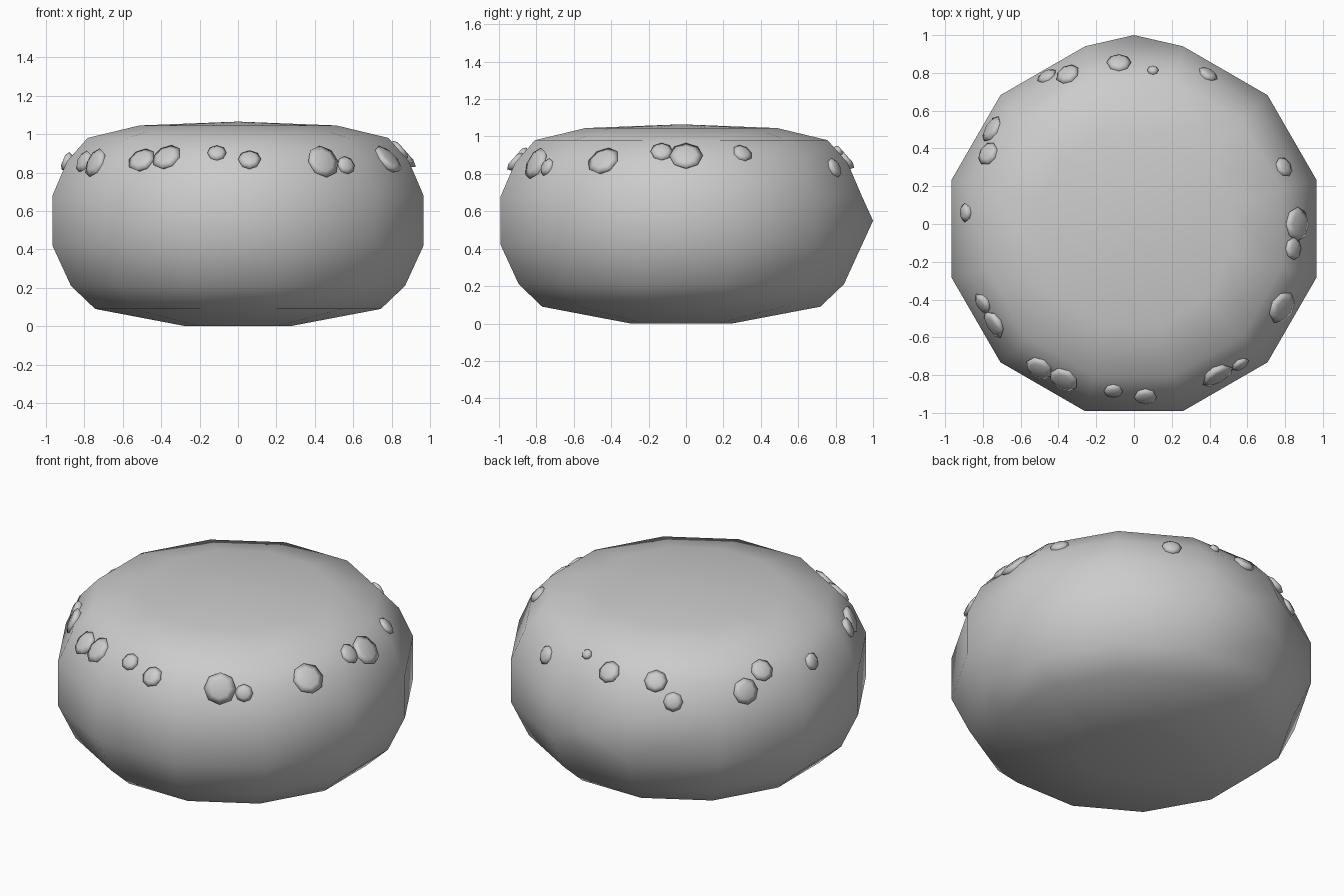
import bpy, bmesh, math
from mathutils import Vector
from mathutils.bvhtree import BVHTree

cube = bpy.data.objects.get("Cube")
if cube:
    bpy.data.objects.remove(cube, do_unlink=True)

# One plain colour for everything
COLOUR = (0.6, 0.6, 0.6, 1)
grey = bpy.data.materials.new("plain grey")
grey.use_nodes = True
grey.diffuse_color = COLOUR
grey.node_tree.nodes["Principled BSDF"].inputs["Base Color"].default_value = COLOUR


def lathe(bm, profile, sides, turn=0.0):
    """Join rings of (radius, height) from bottom to top and close both ends."""
    rings = []
    for radius, z in profile:
        angles = [turn + math.tau * i / sides for i in range(sides)]
        rings.append([bm.verts.new((radius * math.cos(a), radius * math.sin(a), z))
                      for a in angles])
    for low, high in zip(rings, rings[1:]):
        for i in range(sides):
            j = (i + 1) % sides
            bm.faces.new((low[i], low[j], high[j], high[i]))
    bm.faces.new(rings[0][::-1])
    top = bm.faces.new(rings[-1])
    return top


def finish(bm, name):
    bmesh.ops.recalc_face_normals(bm, faces=bm.faces)
    for face in bm.faces:
        face.smooth = True
    mesh = bpy.data.meshes.new(name)
    bm.to_mesh(mesh)
    bm.free()
    mesh.materials.append(grey)
    obj = bpy.data.objects.new(name, mesh)
    bpy.context.collection.objects.link(obj)
    return obj


# Round cushion-shaped body with twelve sides
bm = bmesh.new()
body_profile = [(0.28, 0), (0.77, 0.09), (0.90, 0.21), (1.0, 0.42), (1.0, 0.68),
                (0.92, 0.86), (0.81, 0.98), (0.53, 1.045)]
top = lathe(bm, body_profile, 12, math.radians(15))
tip = bmesh.ops.poke(bm, faces=[top])["verts"][0]
tip.co.z = 1.065
# Small point in the middle of the back
back = max(bm.faces, key=lambda f: f.calc_center_median().y)
point = bmesh.ops.poke(bm, faces=[back])["verts"][0]
point.co.y = 1.025
bmesh.ops.translate(bm, verts=bm.verts, vec=(0, -0.025, 0))
surface = BVHTree.FromBMesh(bm)
finish(bm, "body")

# Shallow rounded studs scattered around the shoulder: x, y, radius
studs = [(-0.46, 0.78, 0.055), (-0.35, 0.79, 0.065), (-0.08, 0.85, 0.065),
         (0.1, 0.81, 0.03), (0.39, 0.79, 0.055), (0.79, 0.3, 0.055),
         (0.86, 0, 0.09), (0.84, -0.13, 0.06), (0.78, -0.44, 0.09),
         (0.56, -0.74, 0.05), (0.44, -0.8, 0.09), (0.06, -0.91, 0.06),
         (-0.11, -0.88, 0.05), (-0.37, -0.82, 0.08), (-0.5, -0.76, 0.075),
         (-0.74, -0.53, 0.08), (-0.8, -0.42, 0.06), (-0.89, 0.06, 0.05),
         (-0.77, 0.37, 0.065), (-0.75, 0.5, 0.075)]
for x, y, r in studs:
    spot, normal, _, _ = surface.ray_cast(Vector((x, y, 2)), Vector((0, 0, -1)))
    bm = bmesh.new()
    lathe(bm, [(r * 0.7, -0.03), (r, 0.008), (r * 0.6, 0.022)], 8)
    obj = finish(bm, "stud")
    obj.location = spot
    obj.rotation_euler = normal.to_track_quat("Z", "Y").to_euler()
